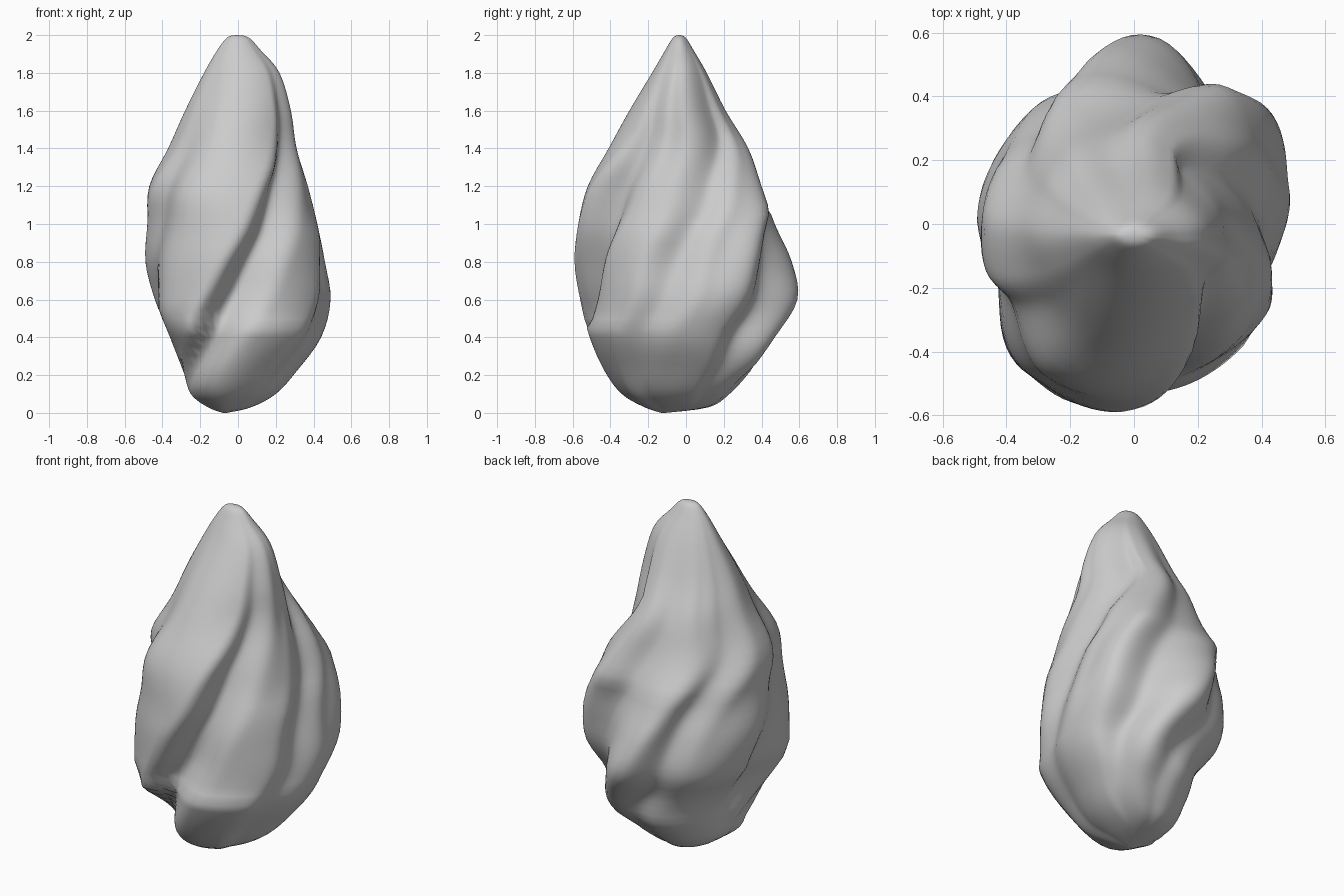
import bpy, bmesh, math

if "Cube" in bpy.data.objects:
    bpy.data.objects.remove(bpy.data.objects["Cube"])

# Outline sections: z, x min, x max, y min, y max
SECTIONS = [
    (0.00, -0.08, -0.06, -0.13, -0.11), (0.03, -0.16, 0.07, -0.22, 0.12),
    (0.10, -0.25, 0.20, -0.34, 0.23), (0.22, -0.29, 0.31, -0.43, 0.34),
    (0.40, -0.36, 0.44, -0.51, 0.47), (0.60, -0.44, 0.49, -0.56, 0.59),
    (0.80, -0.49, 0.46, -0.59, 0.56), (1.00, -0.48, 0.42, -0.57, 0.47),
    (1.20, -0.47, 0.37, -0.52, 0.40), (1.40, -0.37, 0.31, -0.41, 0.33),
    (1.60, -0.28, 0.28, -0.30, 0.21), (1.80, -0.18, 0.22, -0.18, 0.11),
    (1.92, -0.11, 0.12, -0.11, 0.04), (1.985, -0.06, 0.06, -0.07, 0.0),
    (2.00, -0.02, 0.01, -0.04, -0.03),
]

# Spiralling ridges and grooves: (angle, radius) at five heights
LEVELS = [0.15, 0.50, 0.85, 1.20, 1.50]
FOLDS = [
    (-145, .34, -104, .42, -79, .40, -56, .33, -35, .29),   # front groove
    (-110, .38, -74, .52, -52, .49, -28, .39, -15, .32),    # right front lobe
    (-70, .34, -42, .52, -28, .49, -8, .38, 0, .30),
    (-45, .29, -22, .46, -4, .41, 24, .34, 48, .23),        # right groove
    (-25, .29, 4, .50, 18, .48, 42, .43, 64, .27),          # right back lobe
    (10, .29, 28, .51, 40, .55, 62, .46, 82, .28),
    (25, .27, 48, .43, 63, .43, 90, .37, 110, .25),         # back groove
    (50, .29, 78, .57, 101, .53, 130, .41, 140, .29),       # back lobe
    (75, .26, 104, .44, 120, .42, 150, .39, 160, .31),      # shallow groove
    (95, .27, 122, .45, 142, .46, 176, .47, 185, .35),      # left lobe
    (140, .27, 165, .42, 178, .49, 196, .47, 205, .34),
    (175, .28, 186, .38, 200, .46, 212, .43, 222, .33),     # left groove
    (195, .30, 232, .58, 236, .56, 240, .50, 250, .35),     # front lobe
    (208, .34, 246, .60, 266, .58, 285, .48, 308, .33),
]
SIDES, STEPS = 120, 4


def spline(rows, i, t):
    last = len(rows) - 1
    pts = [rows[min(max(i + k, 0), last)] for k in (-1, 0, 1, 2)]
    return [0.5 * (2 * b + (c - a) * t + (2 * a - 5 * b + 4 * c - d) * t * t
                   + (3 * b - a - 3 * c + d) * t ** 3) for a, b, c, d in zip(*pts)]


def folds_at(z):
    z = min(max(z, LEVELS[0]), LEVELS[-1])
    i = max(k for k in range(len(LEVELS) - 1) if LEVELS[k] <= z)
    t = (z - LEVELS[i]) / (LEVELS[i + 1] - LEVELS[i])
    ring = []
    for f in FOLDS:
        ring.append(spline([f[k:k + 2] for k in range(0, 10, 2)], i, t))
    return ring + [[ring[0][0] + 360, ring[0][1]]]


def radius(ring, deg):
    deg = (deg - ring[0][0]) % 360 + ring[0][0]
    for (a0, r0), (a1, r1) in zip(ring, ring[1:]):
        if deg <= a1:
            t = (deg - a0) / (a1 - a0)
            return r0 + (r1 - r0) * t * t * (3 - 2 * t)
    return ring[-1][1]


def fit(values, low, high):
    a, b = min(values), max(values)
    return [low + (v - a) * (high - low) / (b - a) for v in values]


# Twisted, lobed bud: each ring is fitted to the outline at its height
bm = bmesh.new()
rings = []
for i in range(len(SECTIONS) - 1):
    for s in range(STEPS):
        z, x0, x1, y0, y1 = spline(SECTIONS, i, s / STEPS)
        ring = folds_at(z)
        mean = sum(r for a, r in ring) / len(ring)
        depth = min(1, max(0.2, (2.0 - z) / 0.5))   # folds fade at the tip
        xs, ys = [], []
        for k in range(SIDES):
            deg = 360 * k / SIDES
            r = mean + depth * (radius(ring, deg) - mean)
            xs.append(r * math.cos(math.radians(deg)))
            ys.append(r * math.sin(math.radians(deg)))
        xs, ys = fit(xs, x0, x1), fit(ys, y0, y1)
        rings.append([bm.verts.new((x, y, max(z, 0))) for x, y in zip(xs, ys)])

bottom = bm.verts.new((-0.07, -0.12, 0))
top = bm.verts.new((-0.005, -0.035, 2))
for k in range(SIDES):
    n = (k + 1) % SIDES
    bm.faces.new((bottom, rings[0][n], rings[0][k]))
    bm.faces.new((top, rings[-1][k], rings[-1][n]))
    for a, b in zip(rings, rings[1:]):
        bm.faces.new((a[k], a[n], b[n], b[k]))
bmesh.ops.recalc_face_normals(bm, faces=bm.faces)
for f in bm.faces:
    f.smooth = True

mesh = bpy.data.meshes.new("twisted_bud")
bm.to_mesh(mesh)
bm.free()
bud = bpy.data.objects.new("twisted_bud", mesh)
bpy.context.collection.objects.link(bud)
